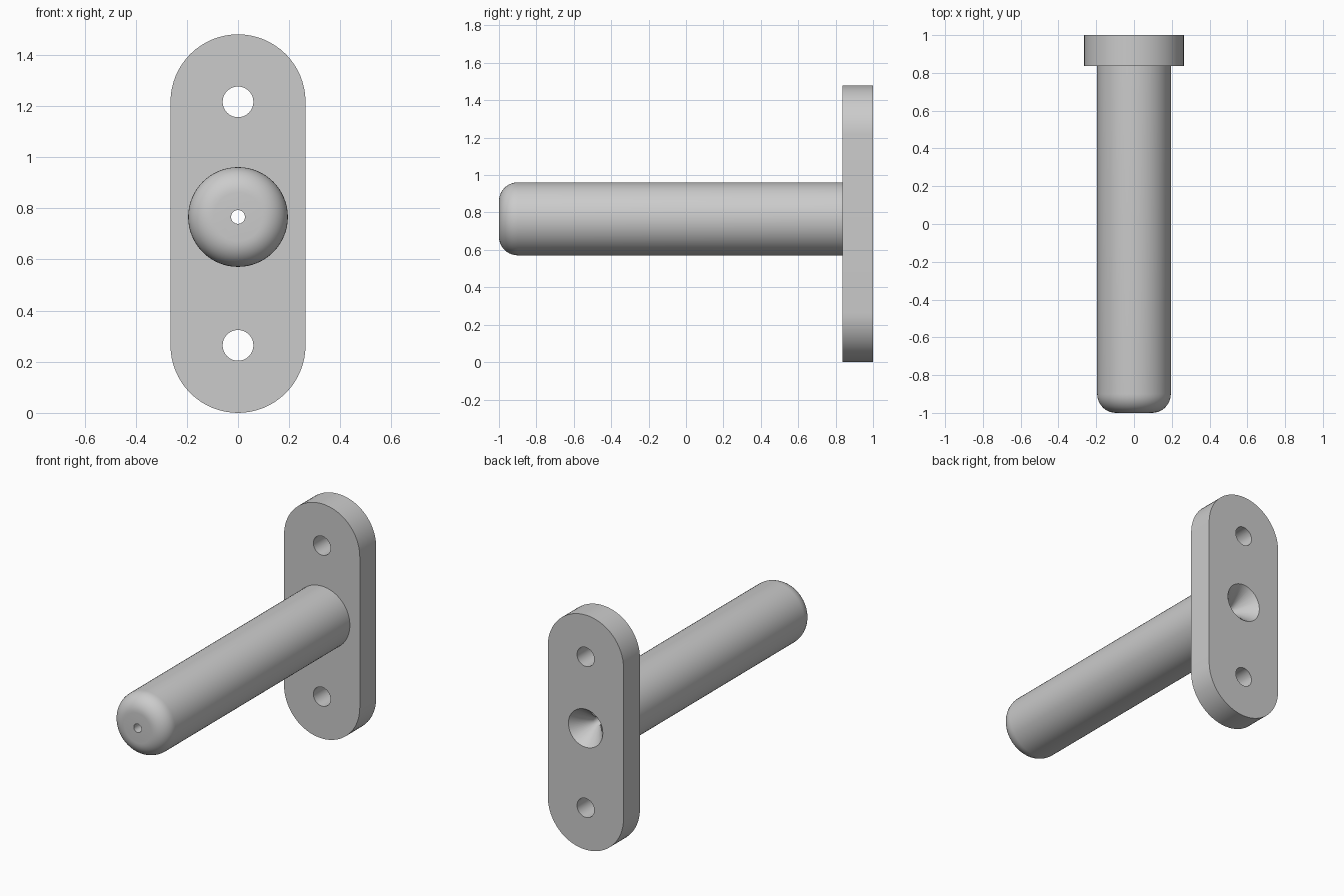
import bpy, bmesh, math
from mathutils import Matrix

cube = bpy.data.objects.get("Cube")
if cube:
    bpy.data.objects.remove(cube, do_unlink=True)

HALF_WIDTH, MID_Z, HOLE_SPAN = 0.264, 0.74, 0.476
PLATE_FRONT, PLATE_BACK = 0.836, 1.0
PIN_Z, PIN_R, FILLET, BORE_R = 0.766, 0.195, 0.1, 0.027

grey = bpy.data.materials.new("light grey metal")
grey.use_nodes = True
colour = (0.6, 0.6, 0.6, 1)
grey.diffuse_color = colour
grey.node_tree.nodes["Principled BSDF"].inputs["Base Color"].default_value = colour


def finish(name, bm):
    bmesh.ops.recalc_face_normals(bm, faces=bm.faces)
    mesh = bpy.data.meshes.new(name)
    bm.to_mesh(mesh)
    bm.free()
    mesh.materials.append(grey)
    obj = bpy.data.objects.new(name, mesh)
    bpy.context.collection.objects.link(obj)
    return obj


def lathe(name, profile, z, steps=64):
    """Capped solid turned about the y direction from (radius, y) points."""
    bm = bmesh.new()
    rings = []
    for r, y in profile:
        rings.append([bm.verts.new((r * math.cos(a), y, z + r * math.sin(a)))
                      for a in (math.tau * i / steps for i in range(steps))])
    for low, high in zip(rings, rings[1:]):
        for i in range(steps):
            j = (i + 1) % steps
            bm.faces.new((low[i], low[j], high[j], high[i]))
    bm.faces.new(rings[0])
    bm.faces.new(rings[-1])
    return finish(name, bm)


def apply_boolean(target, tool, operation):
    mod = target.modifiers.new(operation.lower(), 'BOOLEAN')
    mod.object, mod.operation, mod.solver = tool, operation, 'EXACT'
    bpy.context.view_layer.objects.active = target
    bpy.ops.object.modifier_apply(modifier=mod.name)
    bpy.data.objects.remove(tool, do_unlink=True)


# Wall plate: rounded-end outline pushed back to full thickness
bm = bmesh.new()
outline = []
for side in (1, -1):
    for i in range(33):
        a = math.pi * i / 32
        outline.append(bm.verts.new((side * HALF_WIDTH * math.cos(a), PLATE_FRONT,
                                     MID_Z + side * (HOLE_SPAN + HALF_WIDTH * math.sin(a)))))
front = bm.faces.new(outline)
back = bmesh.ops.extrude_face_region(bm, geom=[front])["geom"]
bmesh.ops.translate(bm, vec=(0, PLATE_BACK - PLATE_FRONT, 0),
                    verts=[g for g in back if isinstance(g, bmesh.types.BMVert)])
holder = finish("wall_plate_with_pin", bm)

# Pin with a rounded nose, sunk into the plate
nose = [(PIN_R - FILLET + FILLET * math.sin(t), -1 + FILLET * (1 - math.cos(t)))
        for t in (math.pi / 2 * i / 10 for i in range(11))]
apply_boolean(holder, lathe("pin", nose + [(PIN_R, 0.9)], PIN_Z), 'UNION')

# Screw holes above and below the pin
for side in (1, -1):
    hole = lathe("screw_hole", [(0.06, 0.7), (0.06, 1.1)], MID_Z + side * HOLE_SPAN, 48)
    apply_boolean(holder, hole, 'DIFFERENCE')

# Long bore through the pin, opening into a countersink at the back
bore = lathe("bore", [(BORE_R, -1.1), (BORE_R, 0.885), (0.12, 1.0), (0.12, 1.1)], PIN_Z, 48)
apply_boolean(holder, bore, 'DIFFERENCE')

# Smooth round surfaces, crisp plate edges
bpy.ops.object.select_all(action='DESELECT')
holder.select_set(True)
bpy.context.view_layer.objects.active = holder
bpy.ops.object.shade_smooth_by_angle(angle=math.radians(50))
